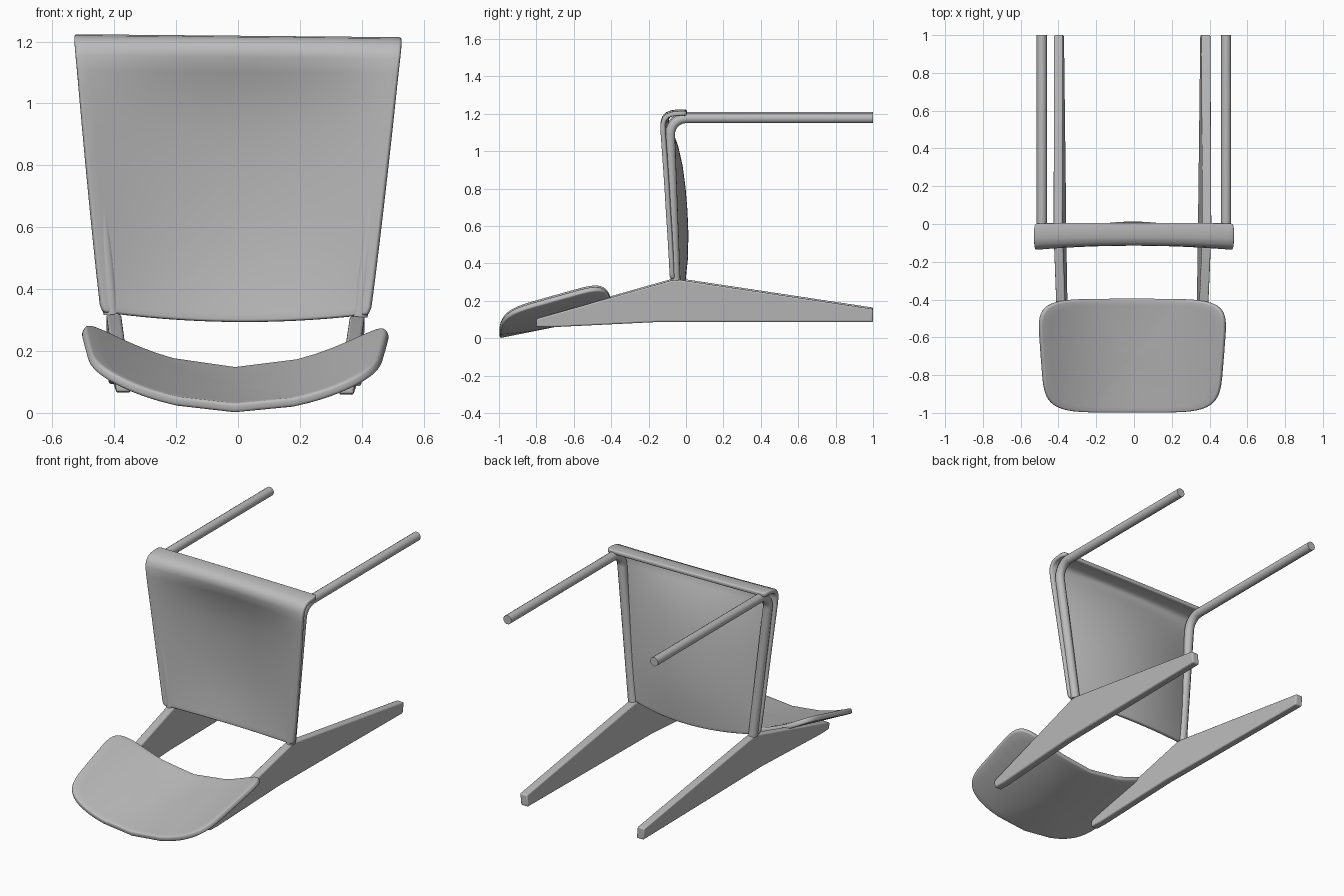
import bpy, bmesh, math
from mathutils import Vector

cube = bpy.data.objects.get("Cube")
if cube:
    bpy.data.objects.remove(cube, do_unlink=True)

grey = bpy.data.materials.new("plain_grey")
grey.use_nodes = True
COLOUR = (0.5, 0.5, 0.5, 1)
grey.diffuse_color = COLOUR
grey.node_tree.nodes["Principled BSDF"].inputs["Base Color"].default_value = COLOUR


def lean(x, y, z):
    """The whole chair rolls slightly to one side."""
    k = 0.009
    return Vector((x + k * (z - 1.2), y, z - k * x))


def finish(name, verts, faces, thickness=0, bevel=0.008):
    mesh = bpy.data.meshes.new(name)
    mesh.from_pydata([lean(*v) for v in verts], [], faces)
    mesh.materials.append(grey)
    obj = bpy.data.objects.new(name, mesh)
    bpy.context.collection.objects.link(obj)
    if thickness:
        solid = obj.modifiers.new("Thickness", 'SOLIDIFY')
        solid.thickness = thickness
        solid.offset = -1
    else:
        bm = bmesh.new()
        bm.from_mesh(mesh)
        bmesh.ops.recalc_face_normals(bm, faces=bm.faces)
        bm.to_mesh(mesh)
        bm.free()
    soft = obj.modifiers.new("Soft edges", 'BEVEL')
    soft.width = bevel
    soft.segments = 3
    soft.limit_method = 'ANGLE'
    soft.angle_limit = math.radians(50)
    bpy.ops.object.select_all(action='DESELECT')
    obj.select_set(True)
    bpy.context.view_layer.objects.active = obj
    bpy.ops.object.shade_smooth_by_angle(angle=math.radians(40))
    return obj


# Seat: dished sheet with a rolled lip; rows are (y, z, half width, dish depth)
rows = [(-0.088, 0.322, 0.425, 0.060), (-0.090, 0.345, 0.434, 0.064),
        (-0.095, 0.44, 0.445, 0.080), (-0.102, 0.56, 0.458, 0.090),
        (-0.110, 0.68, 0.471, 0.093), (-0.117, 0.80, 0.484, 0.090),
        (-0.125, 0.92, 0.497, 0.082), (-0.132, 1.02, 0.508, 0.066),
        (-0.137, 1.10, 0.517, 0.043), (-0.137, 1.15, 0.523, 0.022),
        (-0.128, 1.18, 0.526, 0.014), (-0.108, 1.203, 0.528, 0.009),
        (-0.075, 1.215, 0.529, 0.005), (-0.035, 1.219, 0.529, 0.003),
        (-0.010, 1.219, 0.527, 0.003), (0.004, 1.218, 0.518, 0.003)]
COLS = 28
verts, faces = [], []
for y, z, w, depth in rows:
    for i in range(COLS + 1):
        u = 2 * i / COLS - 1
        bow = 1 - u * u
        sag = 0.027 * bow * max(0, 1 - (z - 0.32) / 0.3)
        verts.append((u * w, y + depth * bow, z - sag))
n = COLS + 1
for j in range(len(rows) - 1):
    for i in range(COLS):
        a = j * n + i
        faces.append((a, a + 1, a + n + 1, a + n))
finish("seat", verts, faces, 0.025)

# Backrest: curved rounded panel built from concentric rings
RINGS, STEPS = 10, 72
verts, faces = [], []


def backrest_point(u, v):
    x = u * (0.475 + 0.022 * v)
    y = -0.7 + 0.3 * v
    return (x, y, 0.09 + 0.06 * v + (0.62 + 0.05 * v) * x * x)


def squircle(t):
    return math.copysign(abs(t) ** 0.36, t)


verts.append(backrest_point(0, 0))
for r in range(1, RINGS + 1):
    for k in range(STEPS):
        t = math.tau * k / STEPS
        s = r / RINGS
        verts.append(backrest_point(s * squircle(math.cos(t)), s * squircle(math.sin(t))))
for k in range(STEPS):
    k2 = (k + 1) % STEPS
    faces.append((0, 1 + k, 1 + k2))
    for r in range(RINGS - 1):
        a, b = 1 + r * STEPS, 1 + (r + 1) * STEPS
        faces.append((a + k, b + k, b + k2, a + k2))
finish("backrest", verts, faces, 0.03, 0.01)

# Rear legs: tapered boards, widest where they meet the seat
outline = [(-0.80, 0.064), (-0.72, 0.062), (-0.15, 0.09), (1.0, 0.09),
           (1.0, 0.16), (-0.03, 0.315), (-0.07, 0.315), (-0.78, 0.113), (-0.80, 0.105)]
for side, label in ((1, "left"), (-1, "right")):
    verts = []
    for offset in (-0.024, 0.024):
        for y, z in outline:
            x = 0.383 + 0.012 * y + 0.1 * (z - 0.2) + offset
            verts.append((side * x, y, z))
    m = len(outline)
    faces = [tuple(range(m)), tuple(range(m, 2 * m))]
    faces += [(i, (i + 1) % m, m + (i + 1) % m, m + i) for i in range(m)]
    finish(label + "_rear_leg", verts, faces)

    # Front legs: bent rods that run down the edge of the seat
    path = [(0.488, 1.0, 1.18), (0.488, 0.0, 1.18)]
    for k in range(1, 7):
        t = math.pi / 2 * k / 6
        path.append((0.488 - 0.004 * k / 6, -0.085 * math.sin(t), 1.095 + 0.085 * math.cos(t)))
    path.append((0.40, -0.056, 0.315))
    curve = bpy.data.curves.new(label + "_front_leg", 'CURVE')
    curve.dimensions = '3D'
    curve.bevel_depth = 0.027
    curve.bevel_resolution = 3
    curve.use_fill_caps = True
    spline = curve.splines.new('POLY')
    spline.points.add(len(path) - 1)
    for point, (x, y, z) in zip(spline.points, path):
        point.co = (*lean(side * x, y, z), 1)
    spline.use_smooth = True
    curve.materials.append(grey)
    rod = bpy.data.objects.new(label + "_front_leg", curve)
    bpy.context.collection.objects.link(rod)
